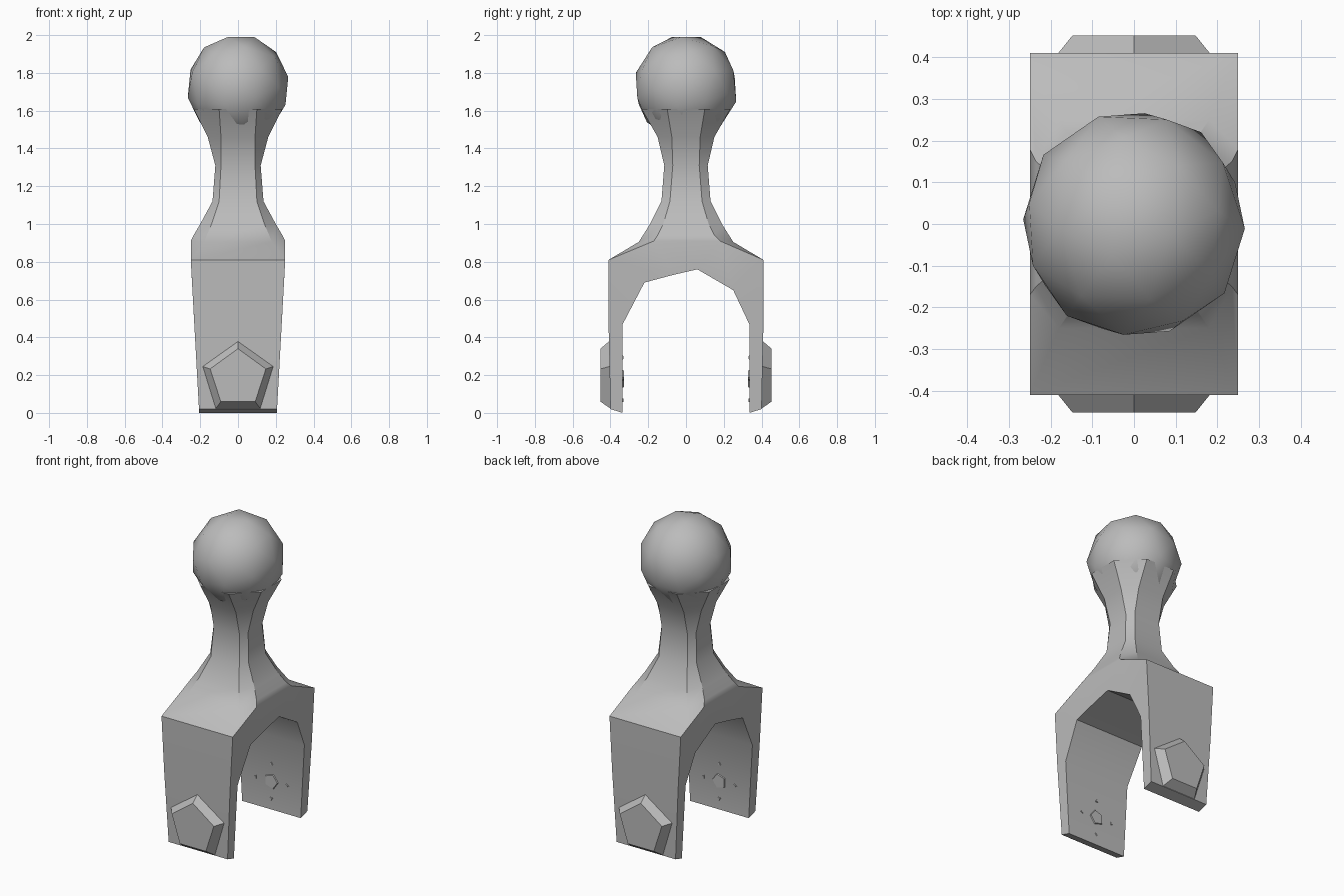
import bpy, bmesh, math
from mathutils import Matrix, Vector

if "Cube" in bpy.data.objects:
    bpy.data.objects.remove(bpy.data.objects["Cube"], do_unlink=True)

grey = bpy.data.materials.new("plain grey")
grey.use_nodes = True
grey.diffuse_color = (0.5, 0.5, 0.5, 1)
grey.node_tree.nodes["Principled BSDF"].inputs["Base Color"].default_value = (0.5, 0.5, 0.5, 1)


def finish(bm, name, angle=40):
    bmesh.ops.recalc_face_normals(bm, faces=bm.faces)
    mesh = bpy.data.meshes.new(name)
    bm.to_mesh(mesh)
    bm.free()
    mesh.materials.append(grey)
    ob = bpy.data.objects.new(name, mesh)
    bpy.context.collection.objects.link(ob)
    bpy.ops.object.select_all(action='DESELECT')
    bpy.context.view_layer.objects.active = ob
    ob.select_set(True)
    bpy.ops.object.shade_smooth_by_angle(angle=math.radians(angle))
    return ob


def bridge(bm, a, b):
    for i in range(len(a)):
        j = (i + 1) % len(a)
        bm.faces.new((a[i], a[j], b[j], b[i]))


# Fork: paired outer and inner arch points (y, z), legs tapering downwards
outer = [(-.40, .03), (-.41, .48), (-.41, .82), (-.17, .92),
         (.18, .92), (.41, .82), (.41, .48), (.40, .03)]
inner = [(-.335, .01), (-.335, .48), (-.22, .70), (-.07, .74),
         (.06, .77), (.25, .66), (.335, .48), (.335, .01)]
bm = bmesh.new()


def side_rows(sign):
    return [[bm.verts.new((sign * min(.25, .205 + .055 * z), y, z)) for y, z in row]
            for row in (outer, inner)]


lo, li = side_rows(1)
ro, ri = side_rows(-1)
last = len(outer) - 1
for i in range(last):
    bm.faces.new((lo[i], lo[i + 1], li[i + 1], li[i]))
    bm.faces.new((ro[i], ro[i + 1], ri[i + 1], ri[i]))
    bm.faces.new((li[i], li[i + 1], ri[i + 1], ri[i]))
    if i in (0, 1, last - 2, last - 1):
        bm.faces.new((lo[i], lo[i + 1], ro[i + 1], ro[i]))
for i in (0, last):
    bm.faces.new((lo[i], li[i], ri[i], ro[i]))

# Neck: eight-sided loft rising from the shoulders
ring = [lo[3], lo[4], lo[5], ro[5], ro[4], ro[3], ro[2], lo[2]]
sections = [  # side x, side y, front x, front y, side z, front z
    (.235, .15, .18, .25, .95, .915),
    (.20, .12, .14, .19, 1.01, 1.01),
    (.135, .085, .10, .13, 1.13, 1.13),
    (.12, .07, .09, .115, 1.32, 1.32),
    (.16, .075, .09, .15, 1.47, 1.47),
    (.235, .10, .10, .235, 1.62, 1.62)]
for sx, sy, fx, fy, sz, fz in sections:
    pts = [(sx, -sy, sz), (sx, sy, sz), (fx, fy, fz), (-fx, fy, fz),
           (-sx, sy, sz), (-sx, -sy, sz), (-fx, -fy, fz), (fx, -fy, fz)]
    new = [bm.verts.new(p) for p in pts]
    bridge(bm, ring, new)
    ring = new
bm.faces.new(ring)
finish(bm, "fork_and_neck", 30)

# Ball knob: faceted sphere with a flat facet on top
bm = bmesh.new()
bmesh.ops.create_icosphere(bm, subdivisions=2, radius=1)
bm.faces.ensure_lookup_table()
top = max(bm.faces, key=lambda f: f.calc_center_median().z + f.calc_area())
turn = top.normal.rotation_difference(Vector((0, 0, 1))).to_matrix().to_4x4()
bm.transform(Matrix.Rotation(.3, 4, 'Z') @ turn)
for axis in range(3):
    reach = max(abs(v.co[axis]) for v in bm.verts)
    for v in bm.verts:
        v.co[axis] *= .266 / reach
bm.transform(Matrix.Translation((0, 0, 1.734)))
finish(bm, "ball_knob")


# Domed lumps outside the leg ends, with small studs on the inner faces
def prism(bm, sides, x, y, z, r_base, r_tip, depth, spin):
    rings = []
    for r, off in ((r_base, 0), (r_tip, depth)):
        rings.append([bm.verts.new((x + r * math.sin(spin + k * math.tau / sides), y + off,
                                    z + r * math.cos(spin + k * math.tau / sides)))
                      for k in range(sides)])
    bridge(bm, *rings)
    bm.faces.new(rings[0])
    bm.faces.new(rings[1])


for label, s in (("front", -1), ("back", 1)):
    bm = bmesh.new()
    prism(bm, 5, 0, s * .40, .195, .20, .155, s * .053, 0)
    finish(bm, label + "_lump", 50)
    bm = bmesh.new()
    prism(bm, 5, 0, s * .337, .19, .05, .045, -s * .008, .3)
    for k in range(4):
        a = k * math.pi / 2
        prism(bm, 3, .11 * math.sin(a), s * .337, .19 + .11 * math.cos(a),
              .014, .01, -s * .007, a)
    finish(bm, label + "_inner_studs", 20)

# Rest the leg ends on the ground
low = min((o.matrix_world @ v.co).z for o in bpy.context.collection.objects
          if o.type == 'MESH' for v in o.data.vertices)
for o in bpy.context.collection.objects:
    if o.type == 'MESH':
        o.data.transform(Matrix.Translation((0, 0, -low)))
